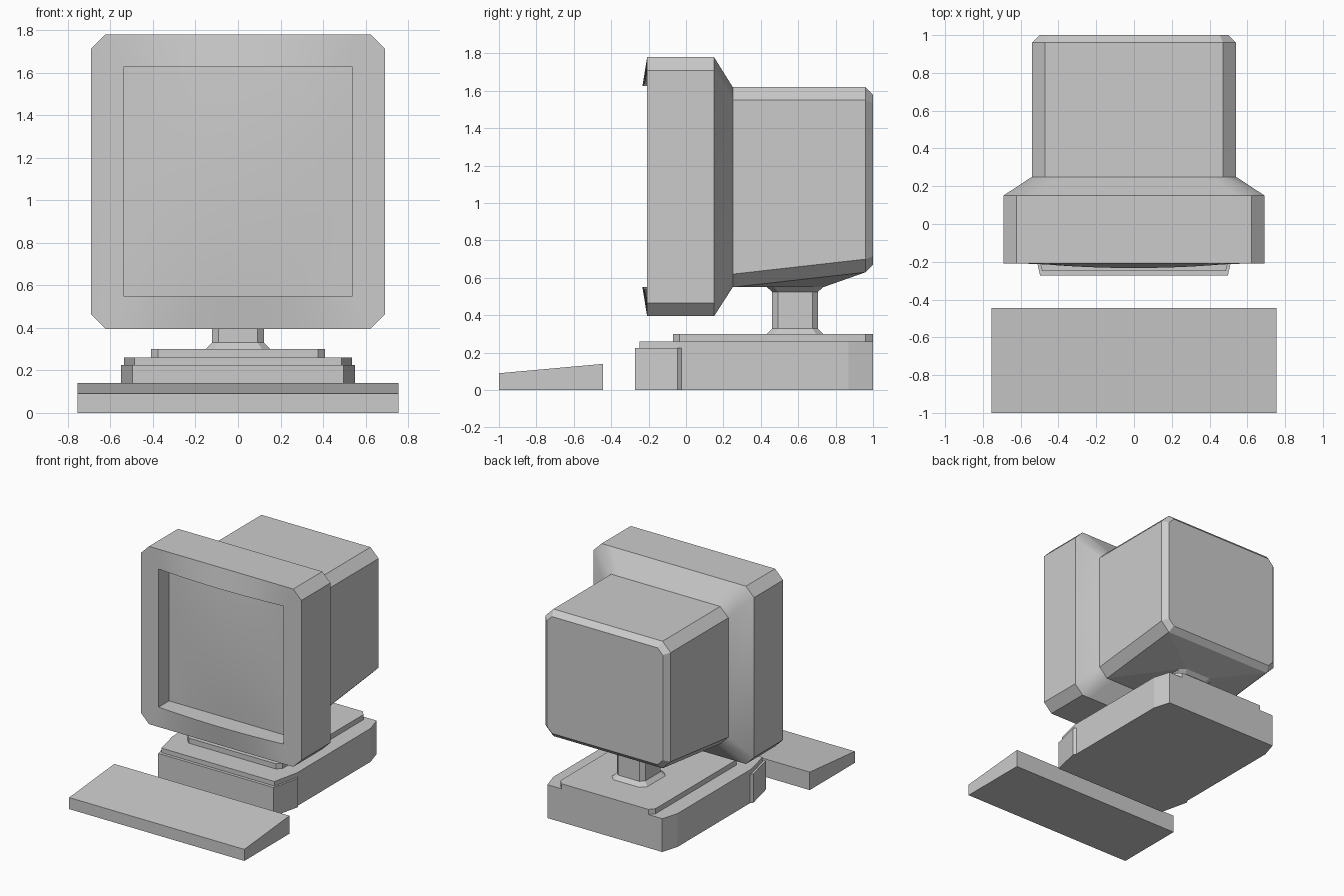
import bpy, bmesh

if "Cube" in bpy.data.objects:
    bpy.data.objects.remove(bpy.data.objects["Cube"])


def finish(name, bm, smooth=False):
    bmesh.ops.remove_doubles(bm, verts=bm.verts, dist=1e-4)
    bmesh.ops.recalc_face_normals(bm, faces=bm.faces)
    me = bpy.data.meshes.new(name)
    bm.to_mesh(me)
    bm.free()
    ob = bpy.data.objects.new(name, me)
    bpy.context.collection.objects.link(ob)
    if smooth:
        bpy.ops.object.select_all(action='DESELECT')
        bpy.context.view_layer.objects.active = ob
        ob.select_set(True)
        bpy.ops.object.shade_smooth_by_angle()
    return ob


def loft(name, rings, caps=(True, True), smooth=False):
    """Bridge closed rings of equal length."""
    bm = bmesh.new()
    vs = [[bm.verts.new(p) for p in r] for r in rings]
    n = len(vs[0])
    for a, b in zip(vs, vs[1:]):
        for i in range(n):
            j = (i + 1) % n
            bm.faces.new((a[i], a[j], b[j], b[i]))
    if caps[0]:
        bm.faces.new(vs[0])
    if caps[1]:
        bm.faces.new(vs[-1])
    return finish(name, bm, smooth)


def prism(name, half, levels):
    """Mirror a right-hand plan outline (x, y) and extrude between heights."""
    plan = half + [(-x, y) for x, y in reversed(half)]
    return loft(name, [[(x, y, z) for x, y in plan] for z in levels])


def frame_ring(hx, z0, z1, c, y, bulge=0.0, n=16):
    """Chamfered upright rectangle, subdivided along top and bottom."""
    ts = [-1 + 2 * i / n for i in range(n + 1)]
    pts = [(t * (hx - c), y - bulge * (1 - t * t), z1) for t in ts]
    pts += [(hx, y, z1 - c), (hx, y, z0 + c)]
    pts += [(t * (hx - c), y - bulge * (1 - t * t), z0) for t in reversed(ts)]
    return pts + [(-hx, y, z0 + c), (-hx, y, z1 - c)]


def octagon(h, c, z, cy=0.583):
    half = [(h - c, cy - h), (h, cy - h + c), (h, cy + h - c), (h - c, cy + h)]
    return [(x, y, z) for x, y in half + [(-x, y) for x, y in reversed(half)]]


# Keyboard wedge
side = [(-1, 0), (-0.445, 0), (-0.445, 0.14), (-1, 0.09)]
loft("keyboard", [[(x, y, z) for y, z in side] for x in (-0.755, 0.755)])

# Base unit, its front panel and the raised top plate
prism("base_body", [(0.487, -0.248), (0.535, -0.04), (0.535, 0.87), (0.495, 1)], (0, 0.26))
prism("base_front_panel", [(0.497, -0.272), (0.55, -0.045), (0.533, -0.022)], (0, 0.225))
prism("base_top_plate", [(0.375, -0.07), (0.41, -0.035), (0.41, 0.96), (0.375, 1)], (0.25, 0.30))

# Neck, flared at both ends
mount = octagon(0.15, 0.04, 0.55)
loft("neck", [octagon(0.152, 0.04, 0.30), octagon(0.122, 0.03, 0.33),
              octagon(0.122, 0.03, 0.525), mount])

# Monitor front case with bowed bezel and recessed opening
loft("monitor_case", [
    frame_ring(0.54, 0.55, 1.62, 0.07, 0.25),
    frame_ring(0.692, 0.395, 1.78, 0.07, 0.15),
    frame_ring(0.692, 0.395, 1.78, 0.07, -0.208),
    frame_ring(0.538, 0.55, 1.625, 0, -0.208, 0.025),
    frame_ring(0.538, 0.55, 1.625, 0, -0.08)], caps=(False, False), smooth=True)

# Gently domed screen
bm = bmesh.new()
bmesh.ops.create_grid(bm, x_segments=12, y_segments=12, size=1)
for v in bm.verts:
    u, w = v.co.x, v.co.y
    v.co = (u * 0.538, -0.08 - 0.02 * (1 - u * u) * (1 - w * w), 1.0875 + w * 0.5375)
screen = finish("screen", bm, smooth=True)
if screen.data.polygons[0].normal.y > 0:
    screen.data.flip_normals()

# Rear housing: hull of chamfered sections plus the neck mount beneath
bm = bmesh.new()
points = list(mount)
for y, hx, z0, z1 in ((0.25, 0.54, 0.55, 1.62), (0.96, 0.54, 0.63, 1.62), (1, 0.50, 0.67, 1.58)):
    points += frame_ring(hx, z0, z1, 0.07 if y < 1 else 0.045, y, n=1)
for p in points:
    bm.verts.new(p)
bmesh.ops.convex_hull(bm, input=bm.verts)
bmesh.ops.dissolve_limit(bm, angle_limit=0.01, verts=bm.verts, edges=bm.edges)
finish("monitor_rear", bm)
